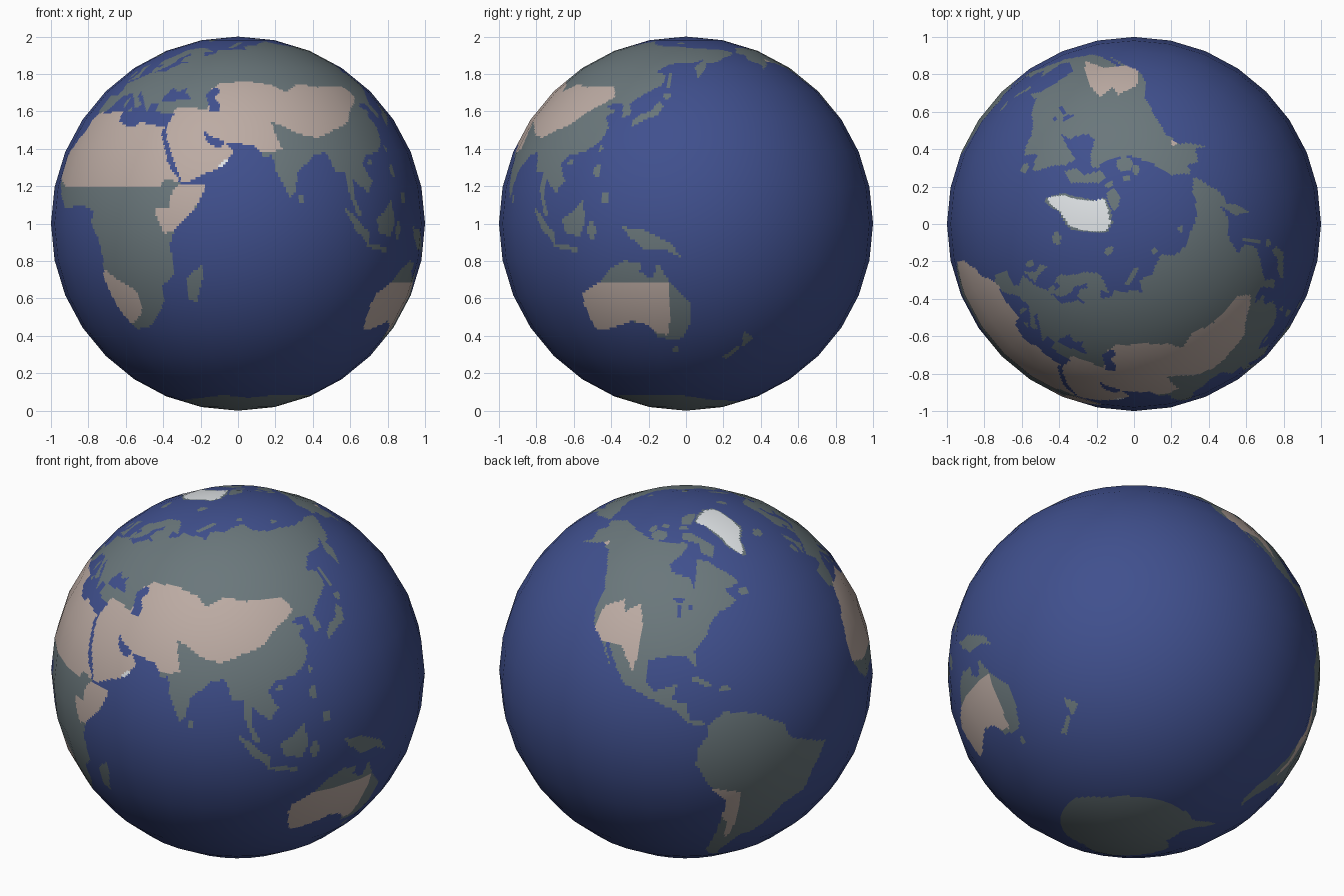
import bpy, math
from mathutils import Vector

# Globe: 32 x 16 flat facets, each split into a fine grid so colours can follow coasts
SEG, RINGS, CUT = 32, 16, 14
NX, NY = SEG * CUT, RINGS * CUT
STEP = 360 / NX
FRONT_LON = 61                      # longitude facing the front
OCEAN, LAND, DESERT, ICE = range(4)
colour = [OCEAN] * (NX * NY)


def inside(x, y, pts):
    hit = False
    for (x1, y1), (x2, y2) in zip(pts, pts[1:] + pts[:1]):
        if (y1 > y) != (y2 > y) and x < (x2 - x1) * (y - y1) / (y2 - y1) + x1:
            hit = not hit
    return hit


def paint(kind, pts):
    """Colour the grid cells inside a longitude / latitude outline."""
    lons, lats = [p[0] for p in pts], [p[1] for p in pts]
    i0, i1 = [math.floor((v - FRONT_LON) / STEP) for v in (min(lons), max(lons))]
    j0, j1 = [math.floor((90 - v) / STEP) for v in (max(lats), min(lats))]
    for j in range(max(j0, 0), min(j1 + 1, NY)):
        for i in range(i0, i1 + 1):
            k = j * NX + i % NX
            if kind == DESERT and colour[k] != LAND:
                continue
            if inside(FRONT_LON + (i + .5) * STEP, 90 - (j + .5) * STEP, pts):
                colour[k] = kind


def blob(kind, lon, lat, rx, ry):
    paint(kind, [(lon + rx * math.cos(t * math.pi / 6), lat + ry * math.sin(t * math.pi / 6))
                 for t in range(12)])


# Africa and Madagascar
paint(LAND, [(-6, 36), (10, 37), (11, 33.5), (15, 32), (20, 31), (22, 33), (34, 31), (32.7, 29.5),
             (35.5, 24), (37.5, 19), (43, 12), (51, 12), (48, 5), (41, -2), (39, -7), (40.5, -11),
             (40, -16), (35, -20), (35.5, -24), (32.5, -28), (28, -33), (20, -34.5), (18, -32),
             (15, -27), (12, -17), (13.5, -11), (12, -5), (9, 0), (9.5, 4), (5, 5.5), (0, 5.5),
             (-8, 4.5), (-13, 8.5), (-17, 14), (-17, 21), (-13, 27.5), (-9.5, 30), (-9, 33)])
paint(LAND, [(49.5, -12.5), (50, -16), (47, -25), (44, -24), (44.5, -17)])
# Europe
paint(LAND, [(-9, 37), (-9, 43), (-1.5, 43.5), (-1, 46), (-4.5, 48.5), (2, 51), (8.5, 54), (8, 57),
             (10.5, 57.5), (11, 55.5), (11, 59), (7, 58), (5, 61), (10, 64), (15, 68.5), (25, 71),
             (32, 70), (41, 67), (34, 66.5), (37, 64), (44, 66), (44, 68.5), (55, 68.5), (60, 69.5),
             (62, 40), (28, 40), (23.5, 40.5), (23, 36.5), (20, 40), (14, 45), (13, 43.5),
             (18.5, 40), (16, 38), (12, 42), (8.5, 44.3), (3, 43), (-.5, 38.5), (-2, 36.8),
             (-5.5, 36)])
# Northern Asia
paint(LAND, [(58, 40), (58, 69.2), (68, 68.5), (67, 72), (72, 73), (80, 73), (88, 75.5),
             (103, 77.5), (113, 74), (128, 72.5), (140, 72.5), (160, 70), (180, 69), (190, 66),
             (178, 63), (170, 60), (163, 59), (162, 56), (157, 51.5), (156, 57), (163, 62),
             (155, 59.5), (142, 59), (135, 54.5), (141, 53), (140, 48), (132, 43.5), (128, 40),
             (129.5, 36), (126.5, 34.5), (125, 39.7), (121.5, 40.5)])
# Southern Asia and Arabia
paint(LAND, [(27, 37), (27, 40.5), (36, 42), (41, 41), (62, 45), (125, 44), (125, 39.7), (121.5, 40.5),
             (118, 39), (122.5, 37), (119.5, 35), (122, 31), (120, 26), (115, 22.5), (108.5, 21.5),
             (106, 18.5), (109, 13), (106, 9.5), (100.5, 13.5), (100, 9), (103.5, 2), (101, 3),
             (98.5, 9), (97.5, 16.5), (94.5, 16), (91.5, 22.5), (87, 21.5), (80, 15.5), (79.8, 10.5),
             (77.5, 8), (73, 17), (72.5, 21.5), (69.5, 21), (66.5, 25), (57, 25.8), (51, 28.2),
             (48.5, 30), (50, 26.5), (51.5, 24.7), (55, 24.3), (56.5, 26), (59.5, 22.5),
             (55, 17.5), (45, 13), (43, 13), (39, 21), (35, 28), (34.5, 31.5), (36, 36.5),
             (30.5, 36.5)])
# North and Central America
paint(LAND, [(-168, 66), (-156, 71), (-130, 70), (-115, 68.5), (-95, 68), (-86, 69), (-82, 67.5),
             (-87, 64), (-94, 60), (-92, 57), (-82, 55), (-80, 51.5), (-78.5, 56), (-77, 62),
             (-70, 61), (-66, 58.5), (-60, 55), (-56, 52), (-65, 50), (-61, 46), (-66, 44),
             (-70, 43), (-74, 40), (-76, 36), (-81, 31.5), (-80.3, 26), (-82.5, 28.5), (-84, 30),
             (-90, 29.5), (-97, 28), (-97.5, 22), (-94.5, 18.3), (-90.5, 20), (-87, 21),
             (-88.5, 16), (-83.5, 15), (-83, 10), (-79, 9.3), (-77, 8), (-83, 8.5), (-87, 12.5),
             (-95, 16), (-105, 20), (-109, 25.5), (-113, 31), (-114.5, 31), (-110, 23.5),
             (-117, 32.5), (-121, 35), (-124, 40), (-124, 47), (-130, 54), (-138, 59),
             (-148, 60.5), (-154, 58), (-163, 55), (-158, 58.5), (-165, 61.5), (-161, 64.5)])
# South America
paint(LAND, [(-77, 8), (-72, 12), (-62, 10.5), (-52, 5), (-50, 0), (-44, -2.5), (-35, -6),
             (-39, -14), (-41, -22), (-48, -26), (-54, -34), (-57, -38), (-62, -39), (-65, -43),
             (-67, -47), (-68, -53), (-65, -55), (-72, -54), (-75, -48), (-73, -38), (-70.5, -20),
             (-76, -14), (-81, -5), (-80, 1), (-77.5, 4)])
# Greenland and the Arctic islands
paint(LAND, [(-45, 60), (-53, 66), (-54, 70), (-60, 76), (-72, 78), (-60, 82), (-32, 83.5),
             (-12, 81.5), (-20, 75), (-24, 70), (-38, 66), (-42, 61)])
paint(LAND, [(-80, 73.5), (-70, 70.5), (-62, 66.5), (-66, 62), (-73, 64.5), (-73, 68), (-88, 70.5),
             (-88, 73.5)])
paint(LAND, [(-90, 77), (-78, 77), (-62, 82.5), (-75, 83), (-92, 81)])
paint(LAND, [(52, 71), (57, 71), (68, 76.5), (60, 76)])
# Australia and New Guinea
paint(LAND, [(114, -22), (122, -18), (126, -14), (131, -11.5), (136.5, -12), (136, -15),
             (140, -17.5), (142, -12), (146, -19), (153, -25.5), (152.5, -32), (150, -37.5),
             (146, -39), (140, -37.5), (137.5, -33), (131, -31.5), (124, -33.5), (118, -35),
             (115, -34), (113.5, -26)])
paint(LAND, [(131, -1), (138, -2), (146, -6), (150, -10.5), (144, -8), (138, -8), (133, -4)])
# Antarctica
paint(LAND, [(-180, -71.5), (-160, -72), (-130, -72.5), (-100, -72), (-75, -71), (-65, -66),
             (-57, -63), (-62, -70), (-60, -75), (-35, -78), (-15, -72), (20, -70), (50, -66.5),
             (70, -69), (90, -66.5), (130, -66.5), (150, -67), (170, -70.5), (180, -71.5),
             (180, -90), (-180, -90)])
# Larger islands
paint(LAND, [(109, 1.5), (113, 3.5), (117, 7), (118.5, 1), (116, -4), (110.5, -3)])
paint(LAND, [(95.5, 5.5), (99, 3), (106, -3), (105.5, -6), (100.5, -2)])
paint(LAND, [(105.5, -6), (114.5, -7.3), (114.5, -8.7), (105.5, -7.3)])
paint(LAND, [(130.5, 33.5), (133, 35.5), (137, 37), (140, 41), (142, 39.5), (140.5, 35.5),
             (135, 33.5), (131, 31.5)])
paint(LAND, [(-5.5, 50), (1.5, 51.5), (-1.5, 55.5), (-3, 58.5), (-6, 57), (-3, 54)])
paint(LAND, [(173, -35), (178.5, -38), (175, -41.5), (174, -39)])
paint(LAND, [(173, -40.7), (174, -42), (169.5, -46.5), (167, -45.5)])
paint(LAND, [(-85, 22.3), (-80, 23.2), (-75, 20.6), (-77, 20), (-81, 22)])
for island in [(-110, 71, 8, 2.5), (-121, 73, 4, 1.6), (-87, 75.3, 6, .9), (-110, 75.5, 5, 1),
               (120.5, -2, 1.4, 3), (121, 16.5, 1.3, 2.2), (125, 8, 1.4, 1.8), (121, 23.7, .8, 1.3),
               (109.7, 19.2, 1, .8), (81, 7.5, .9, 1.5), (143, 43.3, 2, 1.2), (143, 50, 1, 4),
               (-8, 53.3, 1.8, 1.6), (-18.5, 65, 5, 1.4), (18, 78.7, 6, 1.5), (-71, 19, 2.3, .9),
               (-56, 48.7, 2.5, 1.5), (98, 79.5, 5, 1), (145, 75.3, 5, .7), (9, 40.5, .8, 2),
               (14, 37.5, 1.2, .7), (146.8, -42.3, 1.4, 1.1)]:
    blob(LAND, *island)

# Inland seas and lakes
paint(OCEAN, [(28, 41.2), (28, 43), (31, 46.5), (34, 44.7), (38, 47), (38, 44.5), (41.5, 42),
              (36, 41.5), (31, 41)])
paint(OCEAN, [(11, 54.2), (19, 54.5), (21.5, 57), (24, 59), (29.5, 60), (22.5, 60.3), (21.5, 63),
              (25, 65), (22, 66), (17.5, 62), (18.5, 60), (16, 56.5), (13, 55.5)])
paint(OCEAN, [(47, 44), (51, 47), (53, 45), (51, 43), (53.5, 40), (53.5, 37), (50, 37.3), (49, 40.5)])
for lake in [(-87, 44, 1, 2.3), (-87, 47.7, 3, .8), (-82, 45, 1.3, 1)]:
    blob(OCEAN, *lake)

# Dry lands: the great belt, then the horn, south-west Africa, Australia and the Americas
paint(DESERT, [(-18, 14), (-10, 11.5), (0, 11), (36, 11), (37, 14), (44, 12.3), (60, 12), (61, 24),
               (67, 23), (72, 22.3), (76, 23.6), (73, 33.4), (78, 31.3), (84, 28.5), (90, 27.4),
               (97, 30), (104, 32), (110, 37), (120, 42.8), (116, 47.7), (100, 47), (90, 48.6),
               (82, 44.5), (78, 47.7), (65, 50), (52, 48.6), (49, 46), (49, 38), (36, 38.5),
               (34, 33.5), (20, 34), (11, 38), (-6, 36.5), (-18, 30)])
paint(DESERT, [(34, 4.6), (37.4, -3), (42, -2), (53, 12), (43, 12.5), (40, 10), (39, 5)])
paint(DESERT, [(9, -13.5), (14, -14.5), (18, -17.5), (26, -21.7), (25, -28.7), (19, -32.5), (14, -32)])
paint(DESERT, [(112, -21), (121, -18.7), (145, -18.5), (145.5, -30), (144, -36.9), (139, -35.5),
               (131, -31), (124, -36), (112, -36)])
paint(DESERT, [(-120, 42.4), (-112, 45.5), (-110, 42), (-107, 44), (-104, 45), (-101, 38),
               (-101, 31), (-102.5, 23.9), (-108, 31.6), (-116, 31), (-121, 35.5)])
paint(DESERT, [(-78, -13.4), (-66, -17), (-66, -29.4), (-67.5, -39.7), (-69.5, -37), (-69, -31),
               (-73, -24)])
blob(DESERT, -145, 60.8, 2, .8)

# Ice cap and a small pale patch on the Arabian coast
paint(ICE, [(-46, 61), (-51.5, 66), (-52, 70), (-58, 75.5), (-70, 78), (-58, 81), (-32, 82.8),
            (-15, 81.2), (-21, 75), (-27, 70), (-39, 66.3), (-43, 62)])
paint(ICE, [(54.5, 17.2), (56, 17.6), (58, 20), (57, 20.3), (55, 18.6)])


# Globe mesh
def corner(a, b):
    t, p = 2 * math.pi * a / SEG, math.pi * b / RINGS
    return Vector((math.sin(p) * math.sin(t), -math.sin(p) * math.cos(t), math.cos(p)))


def point(i, j):
    (a, u), (b, v) = divmod(i, CUT), divmod(j, CUT)
    u, v = u / CUT, v / CUT
    return corner(a, b).lerp(corner(a + 1, b), u).lerp(corner(a, b + 1).lerp(corner(a + 1, b + 1), u), v)


def vid(i, j):
    return 0 if j == 0 else 1 + (NY - 1) * NX if j == NY else 1 + (j - 1) * NX + i % NX


verts = [Vector((0, 0, 1))] + [point(i, j) for j in range(1, NY) for i in range(NX)] + [Vector((0, 0, -1))]
faces = [tuple(dict.fromkeys((vid(i, j), vid(i, j + 1), vid(i + 1, j + 1), vid(i + 1, j))))
         for j in range(NY) for i in range(NX)]
mesh = bpy.data.meshes.new("globe")
mesh.from_pydata(verts, [], faces)


def linear(c):
    c /= 255
    return c / 12.92 if c <= .04045 else ((c + .055) / 1.055) ** 2.4


for name, rgb in (("ocean_blue", (64, 80, 142)), ("land_grey_green", (106, 119, 123)),
                  ("desert_tan", (188, 171, 163)), ("ice_white", (226, 230, 233))):
    mat = bpy.data.materials.new(name)
    mat.diffuse_color = (*map(linear, rgb), 1)
    mesh.materials.append(mat)
mesh.polygons.foreach_set("material_index", colour)

# Round shading over the flat facets
mesh.shade_smooth()
mesh.normals_split_custom_set_from_vertices([v.normalized() for v in verts])
globe = bpy.data.objects.new("globe", mesh)
globe.location.z = 1
bpy.context.collection.objects.link(globe)
